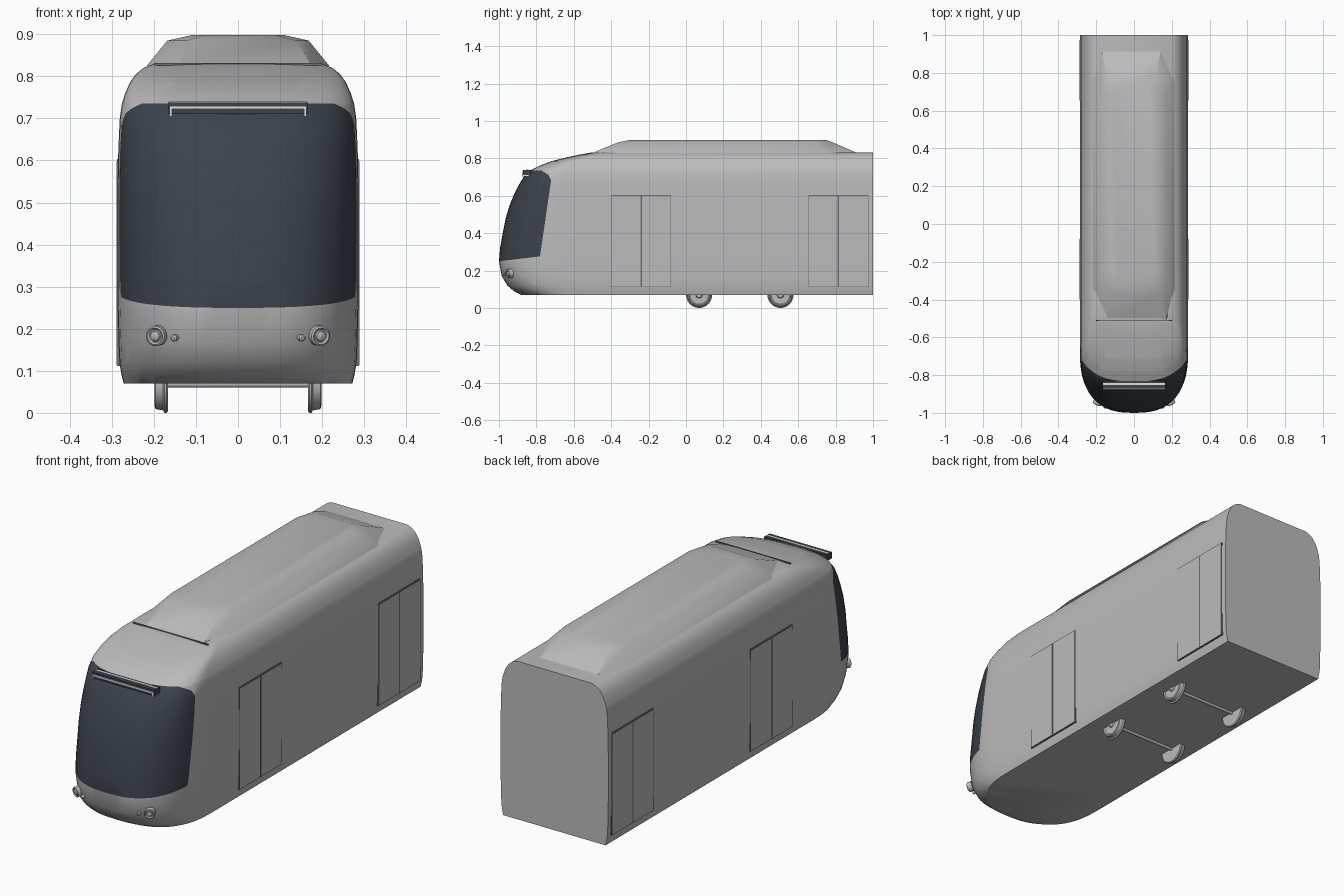
import bpy, bmesh
from math import sin, cos, pi
from mathutils import Vector, Matrix

if "Cube" in bpy.data.objects:
    bpy.data.objects.remove(bpy.data.objects["Cube"])


def material(name, rgb):
    m = bpy.data.materials.new(name)
    m.use_nodes = True
    m.diffuse_color = (*rgb, 1)
    m.node_tree.nodes["Principled BSDF"].inputs["Base Color"].default_value = (*rgb, 1)
    return m


GREY = material("body grey", (0.5, 0.5, 0.5))
GLASS = material("dark glass", (0.045, 0.055, 0.07))
SEAL = material("seal grey", (0.16, 0.16, 0.17))
LIGHT = material("pale trim", (0.75, 0.78, 0.76))


def finish(name, bm, mats, smooth=40):
    bmesh.ops.recalc_face_normals(bm, faces=bm.faces)
    me = bpy.data.meshes.new(name)
    bm.to_mesh(me)
    bm.free()
    for m in mats:
        me.materials.append(m)
    ob = bpy.data.objects.new(name, me)
    bpy.context.collection.objects.link(ob)
    if smooth:
        bpy.ops.object.select_all(action='DESELECT')
        ob.select_set(True)
        bpy.context.view_layer.objects.active = ob
        bpy.ops.object.shade_smooth_by_angle(angle=smooth * pi / 180)
    return ob


def loft(loops):
    """Stack of closed loops joined by quads and capped at both ends."""
    bm = bmesh.new()
    rings = [[bm.verts.new(p) for p in loop] for loop in loops]
    n = len(rings[0])
    for a, b in zip(rings, rings[1:]):
        for i in range(n):
            j = (i + 1) % n
            bm.faces.new((a[i], a[j], b[j], b[i]))
    bm.faces.new(rings[0])
    bm.faces.new(rings[-1])
    return bm


def box(name, x, y, z, mat):
    bm = bmesh.new()
    bmesh.ops.create_cube(bm, size=1)
    for v in bm.verts:
        v.co = [a + (b - a) * (c + 0.5) for (a, b), c in zip((x, y, z), v.co)]
    return finish(name, bm, [mat], 0)


def lathe(name, profile, centre, axis, mat, steps=32):
    """Revolve (radius, height) points round an axis through the centre."""
    bm = loft([[(r * cos(2 * pi * i / steps), r * sin(2 * pi * i / steps), h)
                for i in range(steps)] for r, h in profile])
    rot = Vector(axis).to_track_quat('Z', 'Y').to_matrix().to_4x4()
    bm.transform(Matrix.Translation(centre) @ rot)
    return finish(name, bm, [mat], 35)


# Body: plan outlines stacked by height (height, half width, nose y, corner length)
LEVELS = [(.07, .272, -.88, .3), (.09, .277, -.92, .32), (.12, .282, -.955, .33),
          (.17, .284, -.985, .34), (.25, .286, -1, .34), (.32, .287, -.994, .33),
          (.4, .287, -.98, .32), (.48, .287, -.964, .3), (.55, .286, -.943, .28),
          (.61, .285, -.918, .26), (.66, .283, -.893, .24), (.7, .281, -.868, .22),
          (.735, .276, -.835, .2), (.76, .268, -.785, .17), (.785, .257, -.72, .14),
          (.805, .243, -.64, .12), (.82, .225, -.57, .1), (.83, .2, -.51, .08)]
POWER = 2 / 2.6
STEPS = 14


def outline(z, w, nose, b):
    arc = [(w * cos(t) ** POWER, nose + b - b * sin(t) ** POWER, z)
           for t in (pi / 2 * i / STEPS for i in range(STEPS))]
    half = [(w, 1, z)] + arc
    return half + [(0, nose, z)] + [(-x, y, z) for x, y, z in reversed(half)]


bm = loft([outline(*level) for level in LEVELS])
# Windscreen: cut along its four border planes, then colour what lies inside
borders = [(Vector((0, -.78, .28)), Vector((0, 1, -.146))),
           (Vector((0, -.78, .276)), Vector((0, .12, -1))),
           (Vector((0, -.84, .736)), Vector((0, 0, 1))),
           (Vector((0, -.775, .736)), Vector((0, .6, 1))),
           (Vector((0, -.73, .7)), Vector((0, 1, .5)))]
for co, no in borders:
    bmesh.ops.bisect_plane(bm, geom=bm.verts[:] + bm.edges[:] + bm.faces[:],
                           plane_co=co, plane_no=no, dist=1e-5)
for f in bm.faces:
    c = f.calc_center_median()
    f.material_index = int(all((c - co).dot(no) < 0 for co, no in borders))
finish("body_shell", bm, [GREY, GLASS])


# Roof housing: tapered, with opposite corners cut by different amounts
def pod_loop(z, side, front, back, cut, small, large):
    half = [(side, back - cut), (large, back), (-small, back), (-side, back - cut)]
    other = [(-side, front + cut), (-large, front), (small, front), (side, front + cut)]
    return [(x, y, z) for x, y in half + other]


bm = loft([pod_loop(.825, .217, -.51, .925, .17, .175, .142),
           pod_loop(.885, .168, -.365, .785, .1, .14, .12),
           pod_loop(.898, .11, -.3, .75, .06, .09, .08)])
finish("roof_housing", bm, [GREY], 30)
box("roof_seam", (-.2, .2), (-.514, -.508), (.826, .832), SEAL)

# Destination sign above the windscreen
box("sign_box", (-.166, .166), (-.872, -.83), (.71, .738), GLASS)
box("sign_top_trim", (-.163, .163), (-.876, -.84), (.722, .729), LIGHT)
box("sign_roof_trim", (-.163, .163), (-.853, -.843), (.734, .74), LIGHT)

for s, side in ((1, "left"), (-1, "right")):
    box("sign_end_trim_" + side, sorted((s * .157, s * .163)), (-.876, -.84), (.704, .726), LIGHT)

    # Double doors: two leaves over a seal that shows in the gaps
    for y, place in ((-.24, "front"), (.815, "rear")):
        tag = place + "_" + side
        box("door_seal_" + tag, sorted((s * .27, s * .2875)),
            (y - .16, y + .16), (.112, .604), SEAL)
        for k, leaf in ((-1, "fore"), (1, "aft")):
            box("door_" + leaf + "_" + tag, sorted((s * .27, s * .289)),
                sorted((y + k * .004, y + k * .157)), (.114, .598), GREY)

    # Headlamp with raised rim, and a small marker lamp
    out = (s * .45, -1, -.12)
    lathe("headlamp_" + side,
          [(.024, -.02), (.024, .004), (.02, .007), (.016, .003), (.013, .003),
           (.011, .007), (.004, .01)], (s * .195, -.95, .183), out, GREY)
    lathe("marker_lamp_" + side, [(.008, -.02), (.008, .003), (.004, .006)],
          (s * .152, -.97, .178), out, GREY)

    # Wheels: flange on the inner side, dished outer face
    for y, place in ((.07, "front"), (.505, "rear")):
        lathe("wheel_" + place + "_" + side,
              [(.05, 0), (.066, 0), (.07, .004), (.07, .009), (.064, .012),
               (.061, .03), (.055, .032), (.05, .026), (.018, .026), (.014, .032)],
              (s * .166, y, .07), (s, 0, 0), GREY)

# Axles
for y, place in ((.07, "front"), (.505, "rear")):
    lathe("axle_" + place, [(.008, -.17), (.008, .17)], (0, y, .068), (1, 0, 0), GREY, 12)
